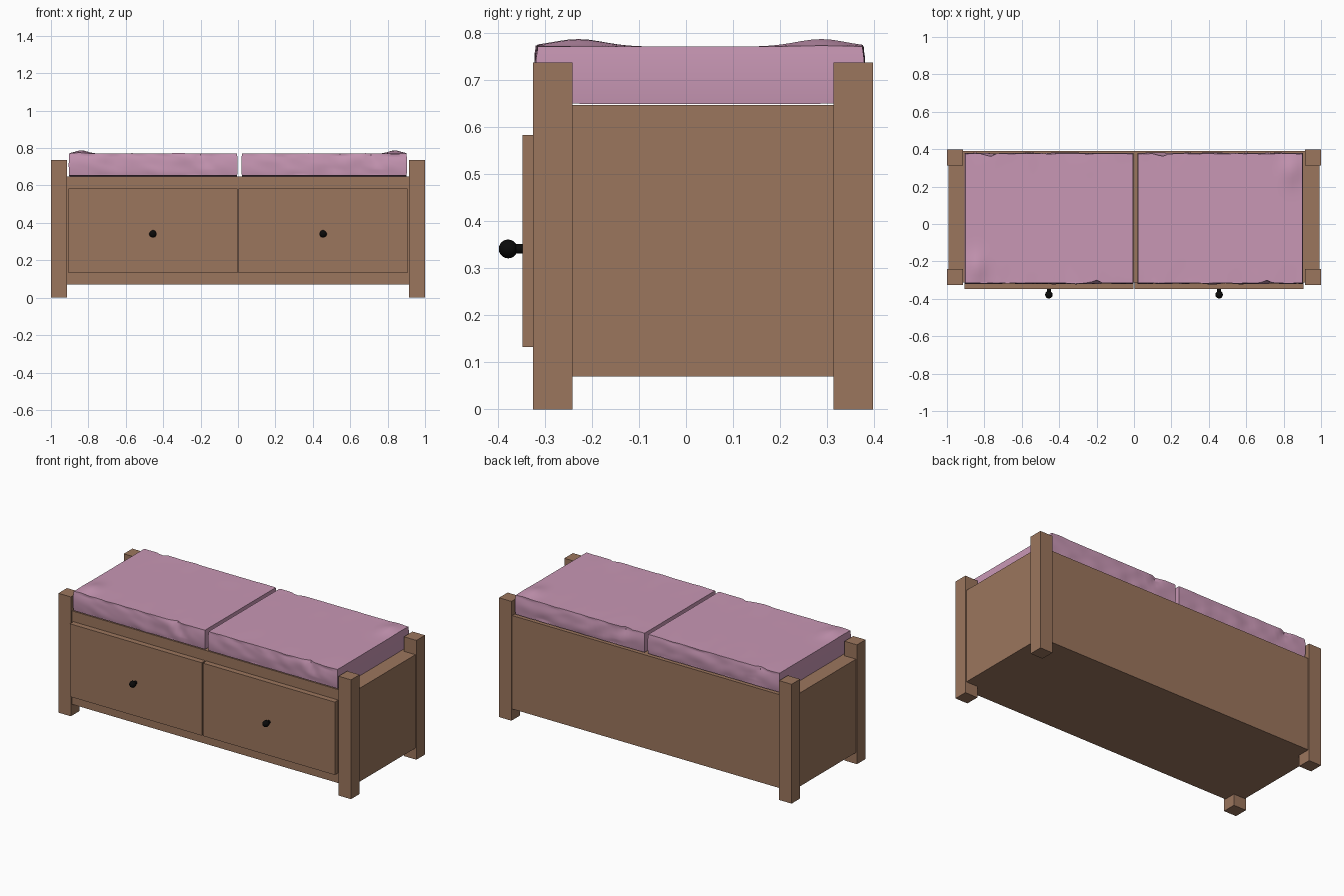
import bpy, bmesh, math
from mathutils import Vector, noise

cube = bpy.data.objects.get("Cube")
if cube:
    bpy.data.objects.remove(cube, do_unlink=True)


def material(name, rgb):
    m = bpy.data.materials.new(name)
    m.use_nodes = True
    m.diffuse_color = (*rgb, 1)
    m.node_tree.nodes["Principled BSDF"].inputs["Base Color"].default_value = (*rgb, 1)
    return m


wood = material("brown wood", (0.33, 0.18, 0.11))
fabric = material("pink fabric", (0.58, 0.31, 0.46))
black = material("black metal", (0.003, 0.003, 0.003))


def add_object(name, bm, mat):
    bmesh.ops.recalc_face_normals(bm, faces=bm.faces[:])
    me = bpy.data.meshes.new(name)
    bm.to_mesh(me)
    bm.free()
    me.materials.append(mat)
    ob = bpy.data.objects.new(name, me)
    bpy.context.collection.objects.link(ob)
    return ob


def box(name, low, high, mat):
    bm = bmesh.new()
    bmesh.ops.create_cube(bm, size=1)
    low, high = Vector(low), Vector(high)
    for v in bm.verts:
        v.co = (low + high) / 2 + v.co * (high - low)
    return add_object(name, bm, mat)


def smooth(ob, angle):
    bpy.ops.object.select_all(action='DESELECT')
    ob.select_set(True)
    bpy.context.view_layer.objects.active = ob
    bpy.ops.object.shade_smooth_by_angle(angle=math.radians(angle))


def knob(name, x, z):
    # ball and neck turned around one profile
    bm = bmesh.new()
    r, neck = 0.02, 0.01
    profile = [(0, -0.398)]
    for i in range(1, 9):
        a = math.pi * i / 10
        profile.append((r * math.sin(a), -0.378 - r * math.cos(a)))
    profile += [(neck, -0.361), (neck, -0.345)]
    verts = [bm.verts.new((p, y, 0)) for p, y in profile]
    edges = [bm.edges.new(pair) for pair in zip(verts, verts[1:])]
    bmesh.ops.spin(bm, geom=verts + edges, cent=(0, 0, 0), axis=(0, 1, 0),
                   angle=math.tau, steps=16)
    bmesh.ops.remove_doubles(bm, verts=bm.verts[:], dist=0.0001)
    bmesh.ops.translate(bm, verts=bm.verts[:], vec=(x, 0, z))
    smooth(add_object(name, bm, black), 40)


def bump(d, width):
    return math.exp(-(d / width) ** 2)


def cushion(name, x0, x1, turn):
    # turn = -1 rotates the creases half a turn
    bm = bmesh.new()
    bmesh.ops.create_cube(bm, size=2)
    bmesh.ops.subdivide_edges(bm, edges=bm.edges[:], cuts=31, use_grid_fill=True)
    for vert in bm.verts:
        u, v, w = vert.co
        cu, cv = u * turn, v * turn
        wave = noise.noise(Vector((cu * 5, cv * 2, w + u * 2)))
        x = (x0 + x1) / 2 + u * (x1 - x0) / 2
        y = 0.03 + v * 0.345
        z = 0.709 + w * 0.06
        # wrinkled front and back, slightly bulging
        if abs(v) > 0.99:
            y += math.copysign(0.005 * (1 - w * w) + 0.006 * wave * (1 - abs(u) ** 6), v)
            crease = bump(u + 0.63 * math.copysign(1, v) + 0.08 * w, 0.05)
            y -= math.copysign(0.012 * crease * max(0, w + 0.4), v)
        if abs(u) > 0.99:
            x -= math.copysign(0.003 * w * w, u)
        # uneven top with a raised corner
        if w > 0.99:
            z += 0.002 + 0.003 * wave * abs(v) ** 4
            z += 0.017 * bump(cu - 0.85, 0.1) * bump(cv - 0.75, 0.22)
        # lower seam lifts a little along the long sides
        if w < -0.99:
            z += 0.006 * abs(v) ** 8
        vert.co = (x, y, z)
    smooth(add_object(name, bm, fabric), 40)


# chest body
box("chest_body", (-0.993, -0.314, 0.07), (0.993, 0.39, 0.647), wood)

# paired parts on each side
for side, s in (("left", 1), ("right", -1)):
    xs = sorted((0.915 * s, s))
    for end, y in (("front", -0.325), ("back", 0.313)):
        box(f"{side}_{end}_post", (xs[0], y, 0), (xs[1], y + 0.084, 0.737), wood)
    xs = sorted((0.004 * s, 0.905 * s))
    box(f"{side}_drawer_front", (xs[0], -0.348, 0.133), (xs[1], -0.312, 0.583), wood)
    knob(f"{side}_drawer_knob", 0.455 * s, 0.341)

cushion("right_cushion", -0.905, -0.002, -1)
cushion("left_cushion", 0.018, 0.904, 1)
